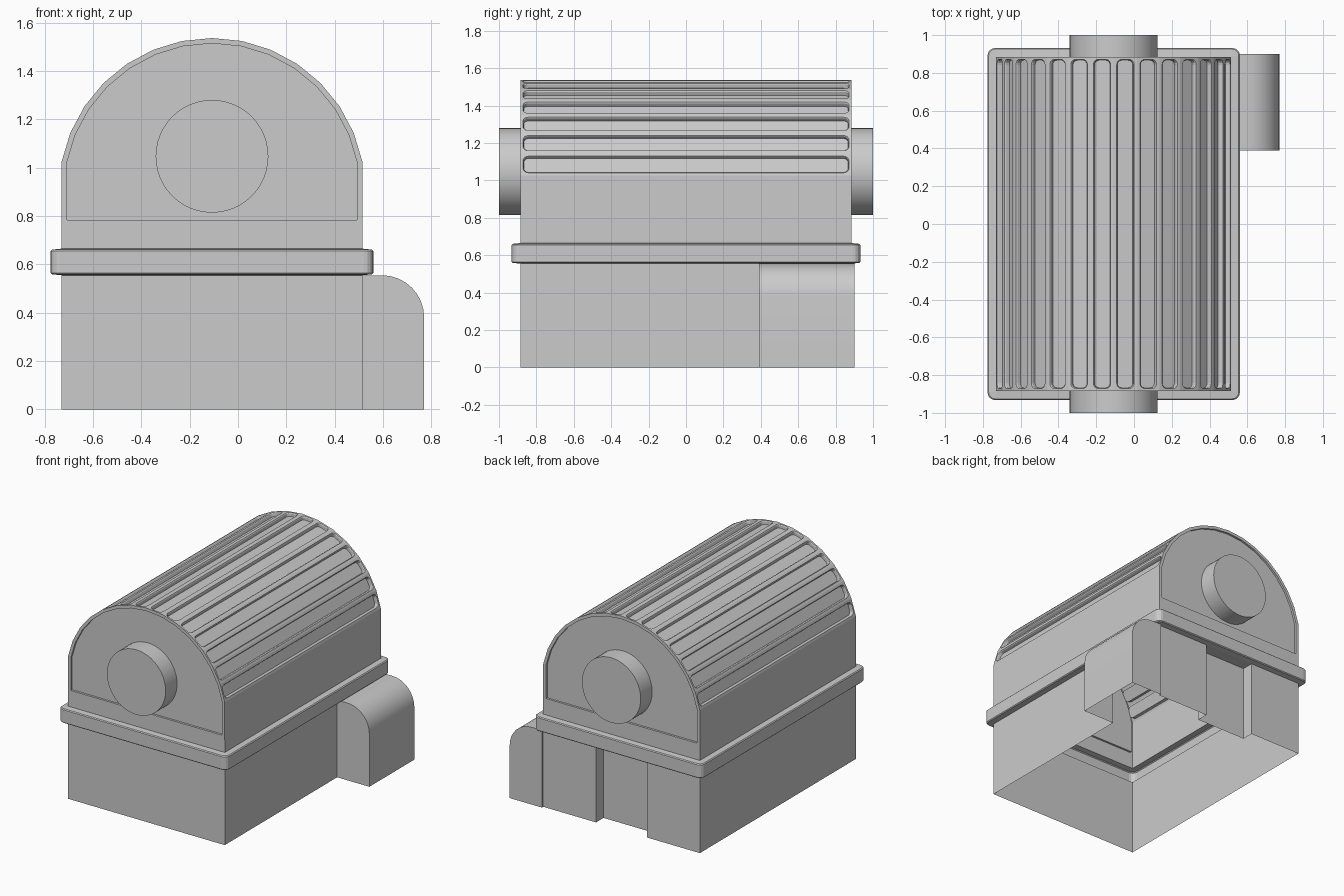
import bpy, bmesh
from math import sin, cos, pi, radians
from mathutils import Vector as V

if "Cube" in bpy.data.objects:
    bpy.data.objects.remove(bpy.data.objects["Cube"])

CX, HW, HY = -0.1075, 0.622, 0.885      # body centre, half width, half length
ZC, R, STEP = 0.902, 0.634, pi / 16     # dome centre height, radius, facet angle
Z0, Z1 = 0.555, 0.665                   # underside and top of the band


def finish(name, bm, smooth=False):
    bmesh.ops.remove_doubles(bm, verts=bm.verts, dist=0.0004)
    bmesh.ops.recalc_face_normals(bm, faces=bm.faces)
    me = bpy.data.meshes.new(name)
    bm.to_mesh(me)
    bm.free()
    ob = bpy.data.objects.new(name, me)
    bpy.context.collection.objects.link(ob)
    if smooth:
        bpy.ops.object.select_all(action='DESELECT')
        ob.select_set(True)
        bpy.context.view_layer.objects.active = ob
        bpy.ops.object.shade_smooth_by_angle(angle=radians(30))
    return ob


def face(bm, pts):
    bm.faces.new([bm.verts.new(p) for p in pts])


def strip(bm, a, b, closed=False):
    n = len(a)
    for i in range(n if closed else n - 1):
        j = (i + 1) % n
        face(bm, [a[i], a[j], b[j], b[i]])


def rounded(hx, hy, r, n=4):
    """Rounded rectangle as four lists of corner points."""
    out = []
    for c, (sx, sy) in enumerate([(1, 1), (-1, 1), (-1, -1), (1, -1)]):
        out.append([(sx * (hx - r) + r * cos((c + i / n) * pi / 2),
                     sy * (hy - r) + r * sin((c + i / n) * pi / 2)) for i in range(n + 1)])
    return out


def frame(bm, outer, groups):
    """Fill between a four-cornered outline and a rounded rectangle."""
    for c in range(4):
        d = (c + 1) % 4
        face(bm, [outer[c]] + groups[c])
        face(bm, [outer[c], groups[c][-1], groups[d][0], outer[d]])


# Ribbed dome: one rounded slot sunk into every facet
bm = bmesh.new()
half = R * sin(STEP / 2)
for k in range(1, 15):
    a = (k + 0.5) * STEP
    n, t = V((cos(a), 0, sin(a))), V((-sin(a), 0, cos(a)))
    mid = V((CX, 0, ZC)) + n * R * cos(STEP / 2)
    at = lambda u, v, d=0: mid + t * u + V((0, v, 0)) - n * d
    outer = [at(half * su, HY * sv) for su, sv in [(1, 1), (-1, 1), (-1, -1), (1, -1)]]
    slot = rounded(half - 0.016, HY - 0.013, 0.028)
    frame(bm, outer, [[at(*p) for p in g] for g in slot])
    rim = [at(*p) for g in slot for p in g]
    low = [at(p[0], p[1], 0.006) for g in rounded(half - 0.020, HY - 0.017, 0.025) for p in g]
    floor = [at(p[0], p[1], 0.026) for g in rounded(half - 0.021, HY - 0.018, 0.024) for p in g]
    strip(bm, rim, low, True)
    strip(bm, low, floor, True)
    face(bm, floor)

# Upper side walls and recessed end panels
arc = lambda r: [(CX + r * cos(k * STEP), ZC + r * sin(k * STEP)) for k in range(1, 16)]
out = [(CX + HW, Z1)] + arc(R) + [(CX - HW, Z1)]
inn = [(CX + 0.60, 0.783)] + arc(R - 0.022) + [(CX - 0.60, 0.783)]
for s in (1, -1):
    face(bm, [(CX + s * HW, -HY, Z1), (CX + s * HW, HY, Z1),
              (CX + s * HW, HY, out[1][1]), (CX + s * HW, -HY, out[1][1])])
    o = [(x, s * HY, z) for x, z in out]
    i = [(x, s * HY, z) for x, z in inn]
    p = [(x, s * (HY - 0.015), z) for x, z in inn]
    strip(bm, o, i, True)
    strip(bm, i, p, True)
    face(bm, p)
finish("upper_housing", bm)

# Band around the middle, a hollow lip with rounded corners
bm = bmesh.new()
lip = lambda g, z: [[(CX + x, y, z) for x, y in c] for c in g]
big, small = rounded(0.668, 0.932, 0.04), rounded(0.662, 0.926, 0.036)
rings = [lip(small, Z0 + 0.004), lip(big, Z0 + 0.01), lip(big, Z1 - 0.01), lip(small, Z1 - 0.004)]
corners = [(1, 1), (-1, 1), (-1, -1), (1, -1)]
frame(bm, [(CX + sx * HW, sy * HY, Z0) for sx, sy in corners], rings[0])
frame(bm, [(CX + sx * HW, sy * HY, Z1) for sx, sy in corners], rings[3])
for a, b in zip(rings, rings[1:]):
    strip(bm, sum(a, []), sum(b, []), True)
finish("middle_band", bm)

# Base walls, open underneath, with a notch in the back wall
bm = bmesh.new()
xl, xr = CX - HW, CX + HW
path = [(xr, 0.39), (xr, -HY), (xl, -HY), (xl, HY), (-0.31, HY),
        (-0.31, 0.80), (0.095, 0.80), (0.095, HY), (xr, HY), (xr, 0.90)]
strip(bm, [(x, y, 0) for x, y in path], [(x, y, Z0) for x, y in path])
face(bm, [(x, y, Z0) for x, y in path[4:8]])
finish("base_walls", bm)

# Side duct with a rounded shoulder, open underneath
bm = bmesh.new()
prof = [(xr, Z0)] + [(0.595 + 0.175 * sin(i * pi / 16), 0.38 + 0.175 * cos(i * pi / 16))
                     for i in range(9)] + [(0.77, 0)]
ends = [[(x, y, z) for x, z in prof] for y in (0.39, 0.90)]
strip(bm, *ends)
for e in ends:
    face(bm, e + [(xr, e[0][1], 0)])
finish("side_duct", bm, True)

# Round stubs on both ends
for s, name in ((-1, "front_stub"), (1, "back_stub")):
    bm = bmesh.new()
    ring = lambda y: [(CX + 0.233 * cos(i * pi / 24), s * y, 1.047 + 0.233 * sin(i * pi / 24))
                      for i in range(48)]
    strip(bm, ring(HY - 0.015), ring(1.0), True)
    face(bm, ring(1.0))
    finish(name, bm, True)
